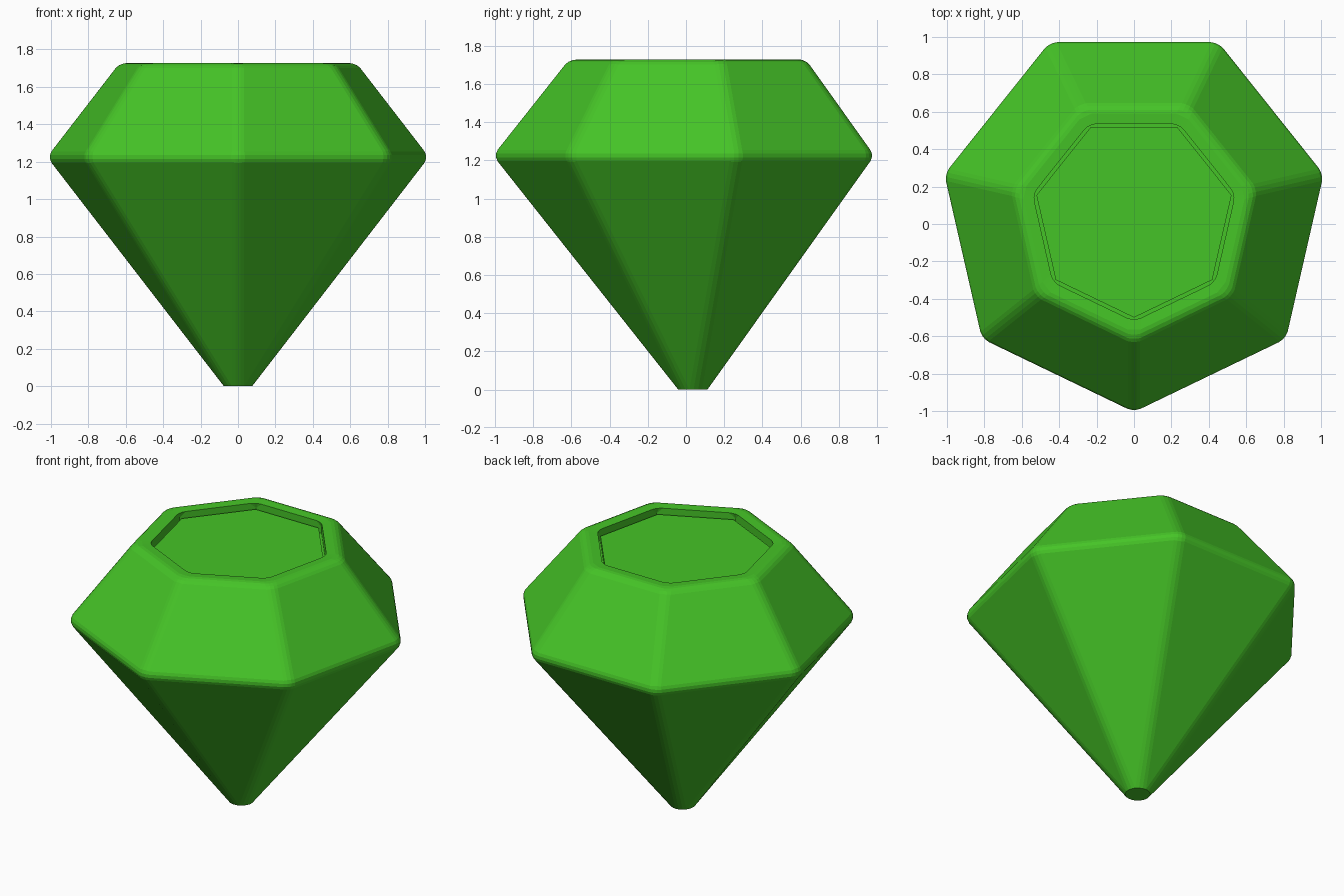
import bpy, bmesh, math

if "Cube" in bpy.data.objects:
    bpy.data.objects.remove(bpy.data.objects["Cube"])

CY = 0.035          # centre of the seven-sided outline
SIDES = 7

# (circumradius, height) from the culet up over the rim, into the groove and onto the table
PROFILE = [(0.085, 0.0), (1.055, 1.225), (0.625, 1.755), (0.555, 1.725),
           (0.555, 1.65), (0.535, 1.65), (0.535, 1.69)]
PROFILE[2] = (0.655, 1.73)

bm = bmesh.new()
rings = []
for r, z in PROFILE:
    rings.append([bm.verts.new((r * math.cos(a), CY + r * math.sin(a), z))
                  for a in (-math.pi / 2 + i * 2 * math.pi / SIDES for i in range(SIDES))])
for lo, hi in zip(rings, rings[1:]):
    for i in range(SIDES):
        j = (i + 1) % SIDES
        bm.faces.new((lo[i], lo[j], hi[j], hi[i]))
bm.faces.new(rings[0][::-1])
bm.faces.new(rings[-1])

# softened outer edges: pavilion ridges, girdle, crown ridges, rim
outer = set(rings[1] + rings[2])
edges = [e for e in bm.edges if e.verts[0] in outer or e.verts[1] in outer]
bmesh.ops.bevel(bm, geom=edges, offset=0.05, offset_type='OFFSET', segments=3,
                profile=0.5, affect='EDGES', clamp_overlap=True)
bmesh.ops.recalc_face_normals(bm, faces=bm.faces)

me = bpy.data.meshes.new("gem")
bm.to_mesh(me)
bm.free()
gem = bpy.data.objects.new("gem", me)
bpy.context.collection.objects.link(gem)

mat = bpy.data.materials.new("green")
mat.diffuse_color = (0.06, 0.55, 0.02, 1)
mat.use_nodes = True
mat.node_tree.nodes["Principled BSDF"].inputs["Base Color"].default_value = mat.diffuse_color
me.materials.append(mat)
